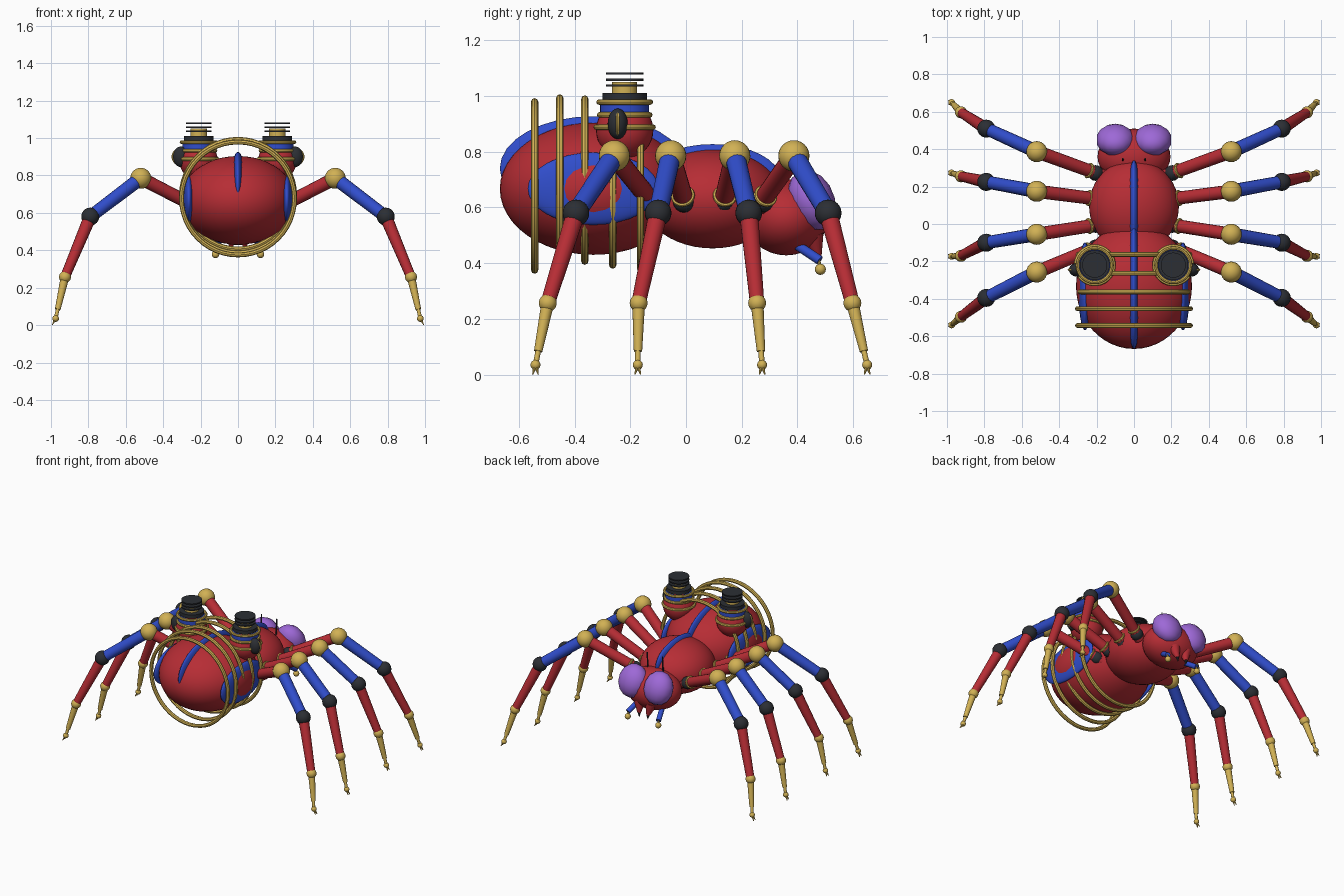
import bpy, math
from mathutils import Vector

cube = bpy.data.objects.get("Cube")
if cube:
    bpy.data.objects.remove(cube, do_unlink=True)


def material(name, rgb):
    m = bpy.data.materials.new(name)
    m.use_nodes = True
    m.diffuse_color = (*rgb, 1)
    m.node_tree.nodes["Principled BSDF"].inputs["Base Color"].default_value = (*rgb, 1)
    return m


RED = material("deep red", (0.47, 0.026, 0.035))
BLUE = material("royal blue", (0.03, 0.075, 0.60))
GOLD = material("gold", (0.64, 0.44, 0.09))
BLACK = material("charcoal", (0.025, 0.028, 0.034))
PURPLE = material("purple", (0.34, 0.14, 0.68))


def finish(name, mat):
    ob = bpy.context.object
    ob.name = name
    ob.data.materials.append(mat)
    bpy.ops.object.shade_smooth_by_angle(angle=math.radians(40))
    return ob


def ball(name, mat, loc, size, tilt=0, seg=32):
    bpy.ops.mesh.primitive_uv_sphere_add(segments=seg, ring_count=seg // 2, radius=1,
                                         location=loc, rotation=(tilt, 0, 0))
    bpy.context.object.scale = size if isinstance(size, tuple) else (size,) * 3
    return finish(name, mat)


def rod(name, mat, a, b, r1, r2=None, seg=16):
    a, b = Vector(a), Vector(b)
    d = b - a
    bpy.ops.mesh.primitive_cone_add(vertices=seg, radius1=r1, radius2=r1 if r2 is None else r2,
                                    depth=d.length, location=(a + b) / 2,
                                    rotation=d.to_track_quat("Z", "Y").to_euler())
    return finish(name, mat)


def ring(name, mat, loc, axis, major, minor):
    bpy.ops.mesh.primitive_torus_add(major_segments=48, minor_segments=8, location=loc,
                                     rotation=Vector(axis).to_track_quat("Z", "Y").to_euler(),
                                     major_radius=major, minor_radius=minor)
    return finish(name, mat)


# Body masses with raised blue stripes
ball("abdomen", RED, (0, -0.333, 0.667), (0.31, 0.335, 0.237), seg=48)
ball("abdomen_top_stripe", BLUE, (0, -0.333, 0.74), (0.04, 0.335, 0.187))
ball("thorax", RED, (0, 0.095, 0.63), (0.24, 0.25, 0.177), seg=48)
ball("thorax_top_stripe", BLUE, (0, 0.095, 0.70), (0.036, 0.245, 0.127))
ball("head", RED, (0, 0.36, 0.565), (0.195, 0.15, 0.137))

# Hoops around the abdomen
for y, z, r in ((-0.543, 0.677, 0.302), (-0.453, 0.69, 0.303), (-0.363, 0.698, 0.291),
                (-0.263, 0.69, 0.297), (-0.163, 0.68, 0.30)):
    ring("abdomen_hoop", GOLD, (0, y, z), (0, 1, 0), r, 0.013)

# Leg stations: y at hip, knee, shin joint, ankle, foot
LEGS = ((0.26, 0.387, 0.51, 0.597, 0.65), (0.13, 0.175, 0.225, 0.255, 0.273),
        (0, -0.055, -0.10, -0.17, -0.173), (-0.11, -0.257, -0.395, -0.496, -0.54))
LEG_X = (0.17, 0.52, 0.79, 0.925, 0.975)
LEG_Z = (0.605, 0.785, 0.58, 0.257, 0.035)


def leg(side, ys):
    hip, knee, shin, ankle, foot = [Vector((side * x, y, z)) for x, y, z in zip(LEG_X, ys, LEG_Z)]
    collar = hip.lerp(knee, 0.2)
    ball("hip_joint", BLACK, hip.lerp(knee, 0.1), 0.042, seg=16)
    ring("hip_collar", GOLD, collar, knee - hip, 0.035, 0.008)
    rod("thigh", RED, hip, knee, 0.034, 0.036)
    ball("knee", GOLD, knee, 0.056, seg=24)
    rod("upper_shin", BLUE, knee, shin, 0.037, 0.034)
    ball("shin_joint", BLACK, shin, 0.048, seg=24)
    rod("lower_shin", RED, shin, ankle, 0.034, 0.026)
    ball("ankle", GOLD, ankle, 0.032, seg=24)
    rod("foot", GOLD, ankle, ankle.lerp(foot, 0.78), 0.023, 0.015)
    rod("toe_link", GOLD, ankle.lerp(foot, 0.75), foot, 0.01)
    ball("toe", GOLD, foot, 0.018, seg=16)
    for dy in (-0.01, 0.01):
        rod("claw", GOLD, foot, foot + Vector((side * 0.018, dy, -0.034)), 0.009, 0.002, 8)


def turret(side):
    x, y = side * 0.21, -0.22

    def band(name, mat, z1, z2, r):
        rod(name, mat, (x, y, z1), (x, y, z2), r, seg=32)

    ball("turret_base", RED, (x, y, 0.877), 0.103)
    band("turret_wall", RED, 0.87, 0.935, 0.088)
    band("turret_blue_band", BLUE, 0.935, 0.967, 0.088)
    band("turret_black_rim", BLACK, 0.985, 1.01, 0.08)
    band("turret_neck", GOLD, 0.98, 1.05, 0.045)
    for z, r in ((0.888, 0.102), (0.932, 0.09), (0.978, 0.092)):
        ring("turret_gold_ring", GOLD, (x, y, z), (0, 0, 1), r, 0.01)
    for z in (1.037, 1.058, 1.08):
        band("turret_plate", BLACK, z - 0.004, z + 0.004, 0.067)
    # Outer side pod with gold trim
    ball("side_pod", BLACK, (side * 0.305, -0.245, 0.90), (0.043, 0.036, 0.055), seg=24)
    ring("side_pod_trim", GOLD, (side * 0.305, -0.245, 0.90), (0, 1, 0), 0.044, 0.006)


for side in (-1, 1):
    for ys in LEGS:
        leg(side, ys)
    turret(side)
    ball("abdomen_side_stripe", BLUE, (side * 0.262, -0.333, 0.667), (0.036, 0.235, 0.13))
    ball("eye", PURPLE, (side * 0.1, 0.45, 0.625), (0.103, 0.083, 0.112), math.radians(22), 14)
    rod("antenna", BLACK, (side * 0.06, 0.34, 0.66), (side * 0.06, 0.35, 0.80), 0.006, 0.004, 8)
    # Mouthparts
    rod("palp", BLUE, (side * 0.09, 0.39, 0.47), (side * 0.12, 0.48, 0.41), 0.017)
    rod("palp_link", GOLD, (side * 0.12, 0.475, 0.415), (side * 0.12, 0.482, 0.38), 0.006, seg=8)
    ball("palp_tip", GOLD, (side * 0.12, 0.482, 0.378), 0.02, seg=16)
    rod("fang", RED, (side * 0.045, 0.455, 0.50), (side * 0.035, 0.475, 0.425), 0.04, 0.012)
    rod("fang_tip", BLACK, (side * 0.035, 0.475, 0.425), (side * 0.033, 0.477, 0.395), 0.011, 0.001, 8)
